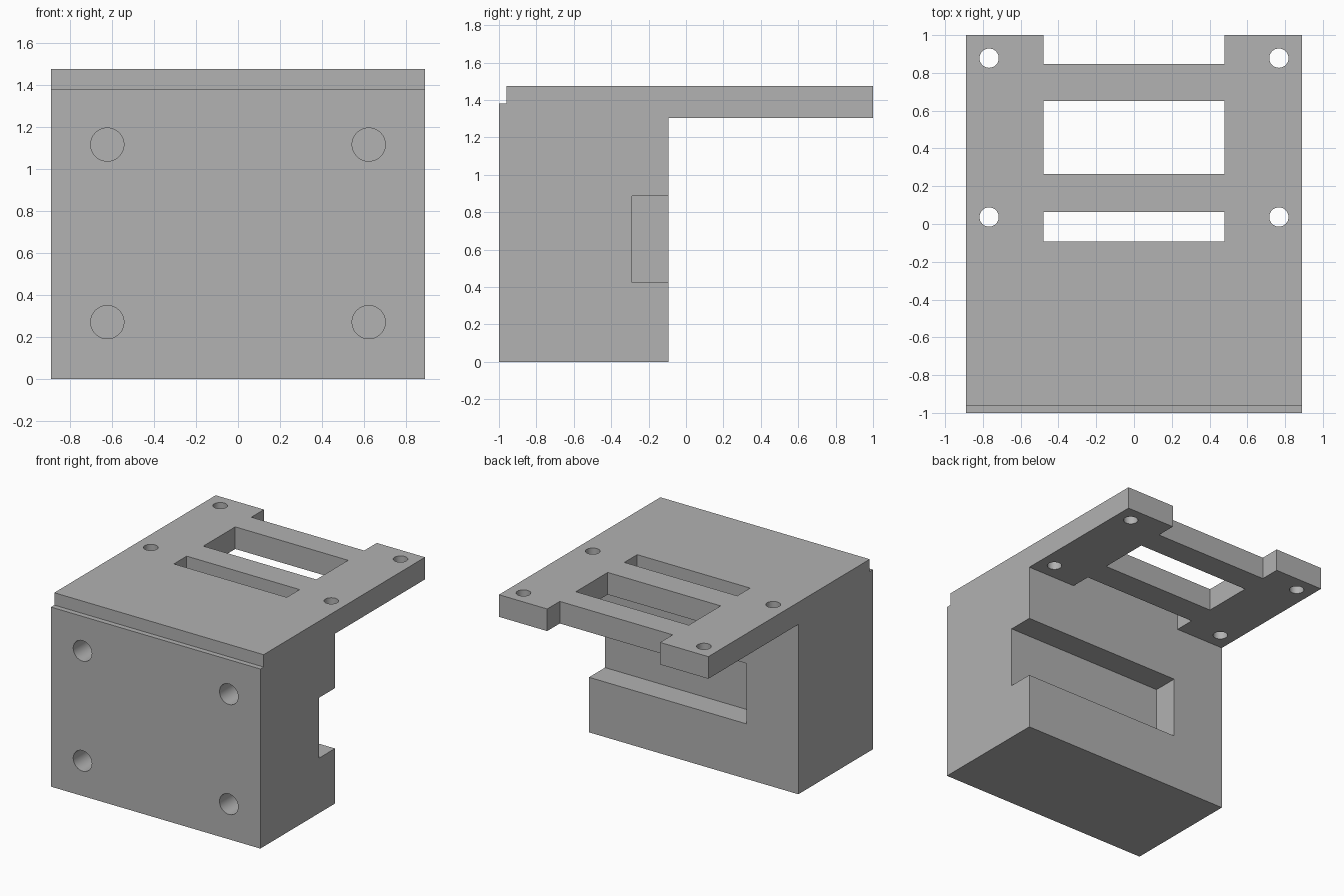
import bpy
import bmesh
from mathutils import Matrix, Vector

default = bpy.data.objects.get("Cube")
if default:
    bpy.data.objects.remove(default, do_unlink=True)

grey = bpy.data.materials.new("plain grey")
grey.use_nodes = True
colour = (0.445, 0.445, 0.445, 1)
grey.diffuse_color = colour
grey.node_tree.nodes["Principled BSDF"].inputs["Base Color"].default_value = colour

HALF_WIDTH = 0.89
TOP = 1.475
PLATE_BOTTOM = 1.305
BACK = -0.093


def make_object(name, bm):
    bmesh.ops.recalc_face_normals(bm, faces=bm.faces)
    mesh = bpy.data.meshes.new(name)
    bm.to_mesh(mesh)
    bm.free()
    mesh.materials.append(grey)
    obj = bpy.data.objects.new(name, mesh)
    bpy.context.collection.objects.link(obj)
    return obj


def box(name, low, high):
    low, high = Vector(low), Vector(high)
    bm = bmesh.new()
    place = Matrix.Translation((low + high) / 2) @ Matrix.Diagonal((high - low).to_4d())
    bmesh.ops.create_cube(bm, size=1, matrix=place)
    return make_object(name, bm)


def cylinder(name, centre, radius, depth, axis):
    bm = bmesh.new()
    turn = Matrix.Rotation(1.5707963, 4, "X") if axis == "Y" else Matrix()
    bmesh.ops.create_cone(bm, cap_ends=True, segments=48, radius1=radius,
                          radius2=radius, depth=depth,
                          matrix=Matrix.Translation(centre) @ turn)
    return make_object(name, bm)


# Body: side profile of block, front step and overhanging plate
profile = [(-1, 0), (BACK, 0), (BACK, PLATE_BOTTOM), (1, PLATE_BOTTOM),
           (1, TOP), (-0.96, TOP), (-0.96, 1.38), (-1, 1.38)]
bm = bmesh.new()
side = bm.faces.new([bm.verts.new((-HALF_WIDTH, y, z)) for y, z in profile])
grown = bmesh.ops.extrude_face_region(bm, geom=[side])["geom"]
bmesh.ops.translate(bm, vec=(2 * HALF_WIDTH, 0, 0),
                    verts=[v for v in grown if isinstance(v, bmesh.types.BMVert)])
body = make_object("mounting_bracket", bm)

# Plate openings: slot against the block, window, and rear notch
cutters = []
for name, near, far in (("slot", BACK, 0.063), ("window", 0.265, 0.652),
                        ("rear_notch", 0.847, 1.1)):
    cutters.append(box(name + "_cutter", (-0.48, near, 1.2), (0.48, far, 1.6)))

# Recess in the back of the block, open at the left side
cutters.append(box("recess_cutter", (-0.45, -0.288, 0.423), (1, 0.1, 0.887)))

# Screw holes: through the plate, and blind in the front
for x in (-1, 1):
    for y in (0.037, 0.878):
        cutters.append(cylinder("plate_hole_cutter", (x * 0.767, y, 1.4), 0.051, 0.5, "Z"))
    for z in (0.27, 1.115):
        cutters.append(cylinder("front_hole_cutter", (x * 0.622, -1, z), 0.079, 0.8, "Y"))

bpy.ops.object.select_all(action="DESELECT")
body.select_set(True)
bpy.context.view_layer.objects.active = body
for cutter in cutters:
    cutter.hide_render = True
    cut = body.modifiers.new(cutter.name, "BOOLEAN")
    cut.operation = "DIFFERENCE"
    cut.solver = "EXACT"
    cut.object = cutter
    bpy.ops.object.modifier_apply(modifier=cut.name)
    bpy.data.objects.remove(cutter, do_unlink=True)

bpy.ops.object.shade_smooth_by_angle()
